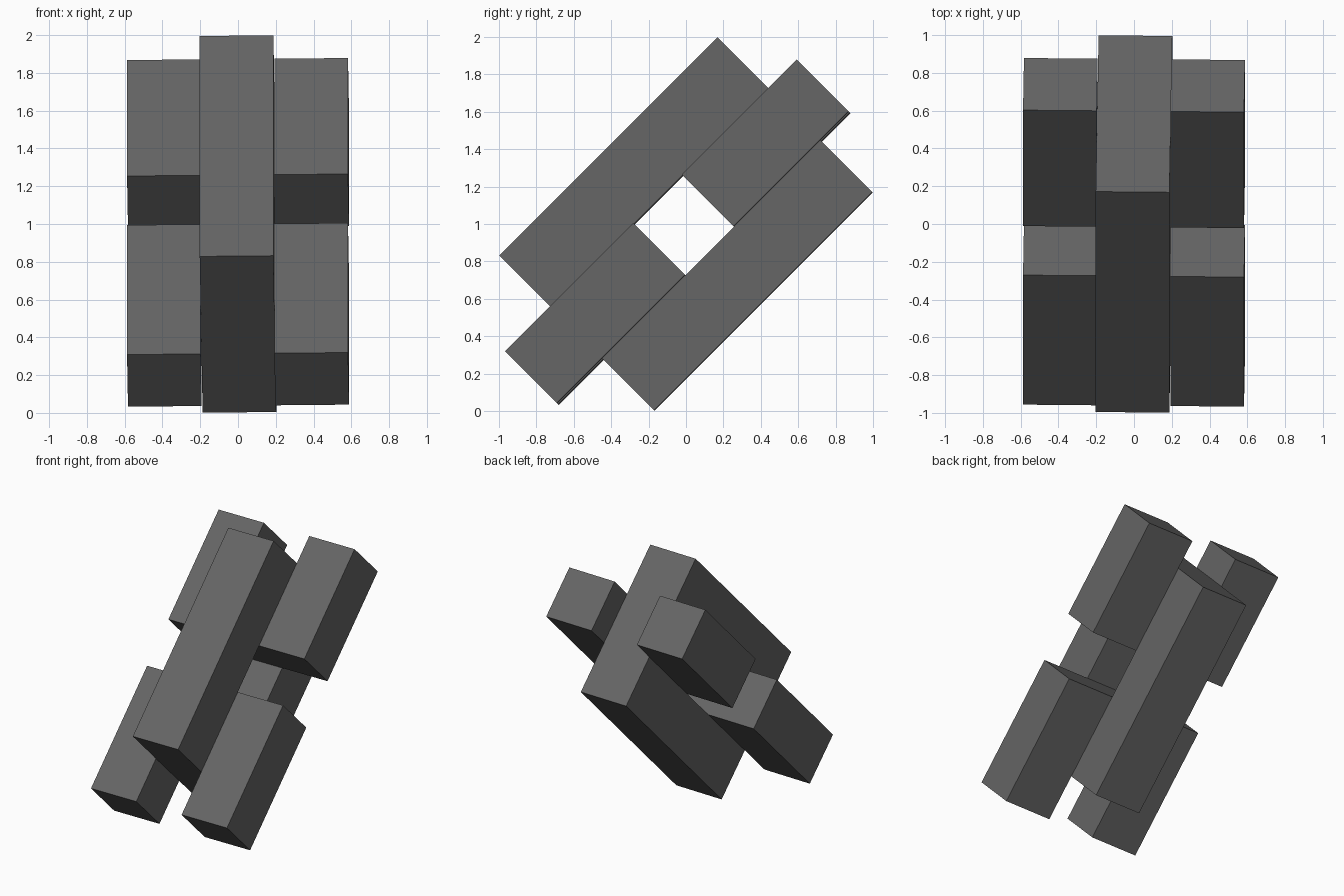
import bpy
import bmesh
from math import radians
from mathutils import Matrix

cube = bpy.data.objects.get("Cube")
if cube:
    bpy.data.objects.remove(cube, do_unlink=True)

# Single dark grey colour
grey = bpy.data.materials.new("dark_grey")
grey.use_nodes = True
colour = (0.13, 0.13, 0.13, 1)
grey.diffuse_color = colour
grey.node_tree.nodes["Principled BSDF"].inputs["Base Color"].default_value = colour

W = 0.39            # thickness of every beam
H = W / 2
HOLE = (-0.195, 0.172)
# Everything leans back by 45 degrees, with a slight roll
LEAN = (Matrix.Translation((0, 0, 1.0)) @ Matrix.Rotation(radians(45), 4, "X")
        @ Matrix.Rotation(radians(-0.75), 4, "Y"))


def finish(name, bm):
    bmesh.ops.recalc_face_normals(bm, faces=bm.faces)
    mesh = bpy.data.meshes.new(name)
    bm.to_mesh(mesh)
    bm.free()
    mesh.materials.append(grey)
    obj = bpy.data.objects.new(name, mesh)
    bpy.context.collection.objects.link(obj)
    obj.matrix_world = LEAN


def block(name, x, y0, y1):
    bm = bmesh.new()
    size = Matrix.Diagonal((W, y1 - y0, W, 1))
    place = Matrix.Translation((x, (y0 + y1) / 2, 0))
    bmesh.ops.create_cube(bm, size=1, matrix=place @ size)
    finish(name, bm)


def rectangle(bm, y0, y1, half):
    corners = ((y0, -half), (y1, -half), (y1, half), (y0, half))
    return [bm.verts.new((-H, y, z)) for y, z in corners]


# Middle frame: rectangular ring profile extruded sideways
bm = bmesh.new()
outer = rectangle(bm, -0.825, 0.825, 1.5 * W)
inner = rectangle(bm, *HOLE, H)
faces = []
for i in range(4):
    j = (i + 1) % 4
    faces.append(bm.faces.new((outer[i], outer[j], inner[j], inner[i])))
ring = bmesh.ops.extrude_face_region(bm, geom=faces, use_keep_orig=True)
moved = [g for g in ring["geom"] if isinstance(g, bmesh.types.BMVert)]
bmesh.ops.translate(bm, verts=moved, vec=(W, 0, 0))
finish("middle_frame", bm)

# Upper and lower blocks on each side
for side, x in (("left", W), ("right", -W)):
    block(side + "_upper_block", x, HOLE[1], 1.04)
    block(side + "_lower_block", x, -1.165, HOLE[0])
